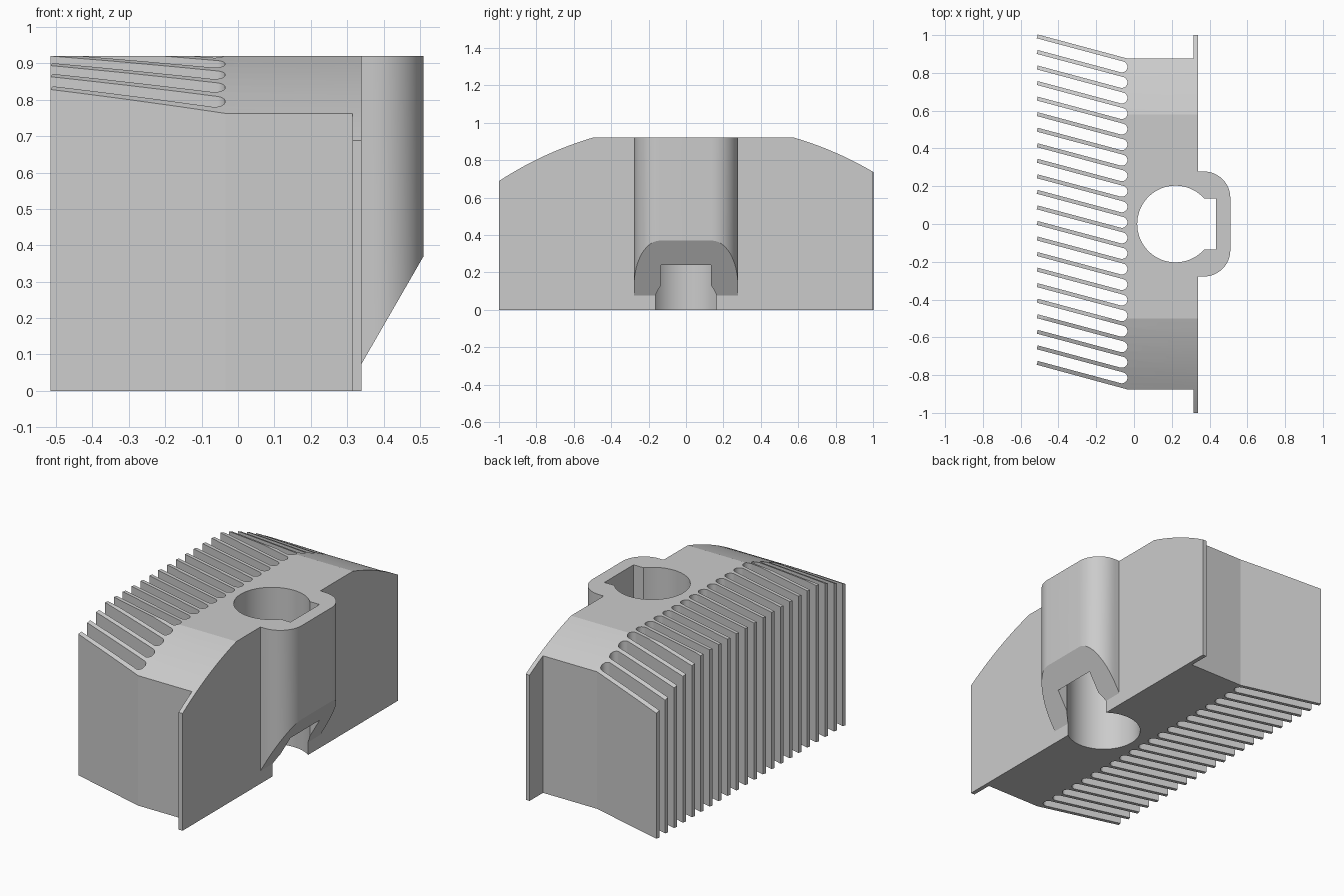
import bpy, bmesh, math
from mathutils import Vector

if "Cube" in bpy.data.objects:
    bpy.data.objects.remove(bpy.data.objects["Cube"])

HEIGHT = 0.92
TILT = math.radians(15)
FINS, PITCH, THICK = 22, 0.0823, 0.0215   # fin count, spacing and thickness along y
ROOT_X, TIP_X, HALF = -0.035, -0.515, 0.876

metal = bpy.data.materials.new("light grey metal")
metal.diffuse_color = (0.6, 0.6, 0.6, 1)
metal.use_nodes = True
metal.node_tree.nodes["Principled BSDF"].inputs["Base Color"].default_value = metal.diffuse_color


def arc(cx, cy, r, a0, a1, n):
    return [(cx + r * math.cos(math.radians(a0 + (a1 - a0) * i / n)),
             cy + r * math.sin(math.radians(a0 + (a1 - a0) * i / n))) for i in range(n + 1)]


def prism(name, points, to3d, direction):
    """Extrude a closed 2D outline along a direction."""
    bm = bmesh.new()
    face = bm.faces.new([bm.verts.new(to3d(*p)) for p in points])
    top = bmesh.ops.extrude_face_region(bm, geom=[face])["geom"]
    bmesh.ops.translate(bm, vec=Vector(direction),
                        verts=[v for v in top if isinstance(v, bmesh.types.BMVert)])
    bmesh.ops.recalc_face_normals(bm, faces=bm.faces)
    mesh = bpy.data.meshes.new(name)
    bm.to_mesh(mesh)
    bm.free()
    mesh.materials.append(metal)
    obj = bpy.data.objects.new(name, mesh)
    bpy.context.collection.objects.link(obj)
    return obj


def boolean(target, cutter, operation):
    mod = target.modifiers.new(cutter.name, "BOOLEAN")
    mod.operation, mod.solver, mod.object = operation, "EXACT", cutter
    bpy.context.view_layer.objects.active = target
    bpy.ops.object.modifier_apply(modifier=mod.name)
    bpy.data.objects.remove(cutter)


# Right side of the outline: block end, flange plate, rounded boss, flange, block end
outline = [(ROOT_X, -HALF), (0.315, -HALF), (0.315, -1), (0.34, -1), (0.34, -0.278)]
outline += arc(0.37, -0.138, 0.14, -90, 0, 12)
outline += arc(0.37, 0.138, 0.14, 0, 90, 12)
outline += [(0.34, 0.278), (0.34, 1), (0.315, 1), (0.315, HALF), (ROOT_X, HALF)]

# Left side: tilted fins with round-bottomed slots between them
slope = math.tan(TILT)
gap = PITCH - THICK
radius = gap * math.cos(TILT) / 2
for i in range(FINS):
    upper = HALF - i * PITCH
    for x, y in ((TIP_X + THICK * math.cos(TILT) * math.sin(TILT), upper), (TIP_X, upper - THICK)):
        outline.append((x, y + (ROOT_X - x) * slope))
    if i < FINS - 1:
        cx = ROOT_X - radius
        cy = upper - THICK - gap / 2 + (ROOT_X - cx) * slope
        outline += arc(cx, cy, radius, 75, -105, 20)

body = prism("finned_block", outline, lambda x, y: (x, y, 0), (0, 0, HEIGHT))

# Crowned top: flat in the middle, falling along a large arc to both ends
R, cy, cz = 1.9, 0.04, -0.902
a = math.degrees(math.asin(0.54 / R))
crown = arc(cy, cz, R, 90 - 36, 90 - a, 14) + arc(cy, cz, R, 90 + a, 90 + 36, 14)
crown += [(-1.08, -0.2), (1.16, -0.2)]
boolean(body, prism("crown_shape", crown, lambda y, z: (-1, y, z), (2, 0, 0)), "INTERSECT")

# Slanted underside of the boss
wedge = [(0.34, -0.2), (0.34, 0.075), (0.51, 0.37), (0.60, 0.526), (0.60, -0.2)]
boolean(body, prism("slant_cutter", wedge, lambda x, z: (x, -0.4, z), (0, 0.8, 0)), "DIFFERENCE")

# Round bore with a keyway
key = math.degrees(math.asin(0.135 / 0.203))
bore = arc(0.22, 0, 0.203, key, 360 - key, 56) + [(0.435, -0.135), (0.435, 0.135)]
boolean(body, prism("bore_cutter", bore, lambda x, y: (x, y, -0.2), (0, 0, 1.4)), "DIFFERENCE")

body.select_set(True)
bpy.context.view_layer.objects.active = body
bpy.ops.object.shade_smooth_by_angle(angle=math.radians(11))
